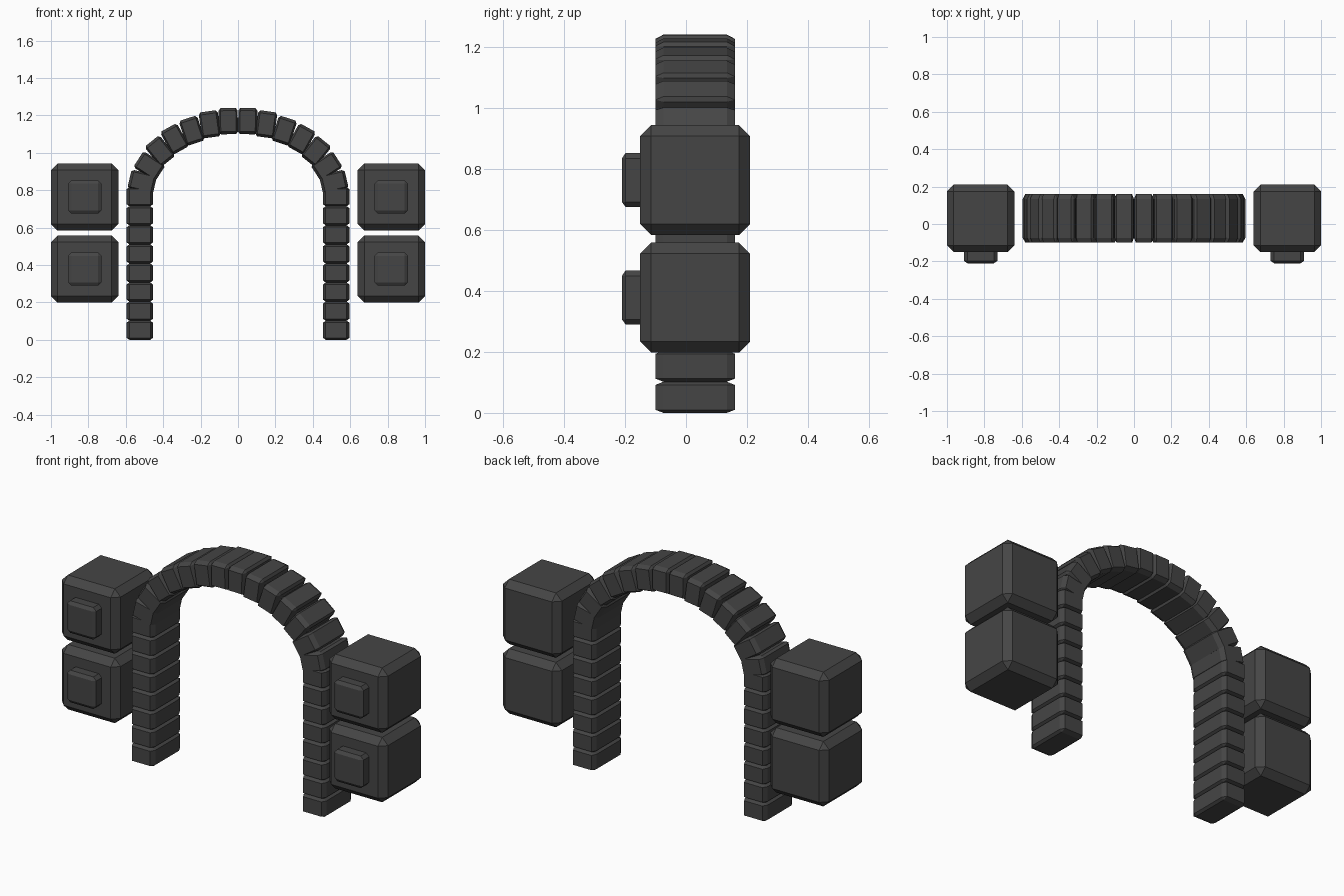
import bpy, bmesh
from math import radians

if "Cube" in bpy.data.objects:
    bpy.data.objects.remove(bpy.data.objects["Cube"])

dark = bpy.data.materials.new("dark_grey")
dark.diffuse_color = (0.06, 0.06, 0.06, 1)
dark.use_nodes = True
dark.node_tree.nodes["Principled BSDF"].inputs["Base Color"].default_value = dark.diffuse_color

# Shared chamfered unit cube; bevel is proportional to each part's size
block = bpy.data.meshes.new("chamfered_block")
bm = bmesh.new()
bmesh.ops.create_cube(bm, size=1)
bmesh.ops.bevel(bm, geom=bm.edges[:], offset=0.1, segments=1,
                affect='EDGES', profile=0.5)
bm.to_mesh(block)
bm.free()
block.materials.append(dark)


def add_block(name, loc, size, tilt=0):
    ob = bpy.data.objects.new(name, block)
    ob.location, ob.scale = loc, size
    ob.rotation_euler.y = radians(tilt)
    bpy.context.collection.objects.link(ob)


STONE = (0.14, 0.26, 0.102)
Y = 0.03

# Half of the arch crown: x, z, lean from vertical
crown = [(0.512, 0.845, 13), (0.474, 0.928, 33), (0.417, 1.008, 51),
         (0.339, 1.073, 61), (0.247, 1.118, 72), (0.151, 1.152, 82),
         (0.052, 1.169, 89)]

for side, s in (("left", -1), ("right", 1)):
    # Straight pillar
    for i in range(8):
        add_block(f"{side}_pillar_block_{i}",
                  (s * 0.525, Y, 0.051 + 0.102 * i), STONE)
    # Curved crown
    for i, (x, z, a) in enumerate(crown):
        add_block(f"{side}_crown_block_{i}", (s * x, Y, z), STONE, -s * a)
    # Side cubes with raised front panels
    for level, z in (("lower", 0.378), ("upper", 0.763)):
        add_block(f"{side}_{level}_cube", (s * 0.82, Y, z), (0.36, 0.36, 0.36))
        add_block(f"{side}_{level}_front_panel", (s * 0.82, -0.15, z),
                  (0.178, 0.12, 0.178))
